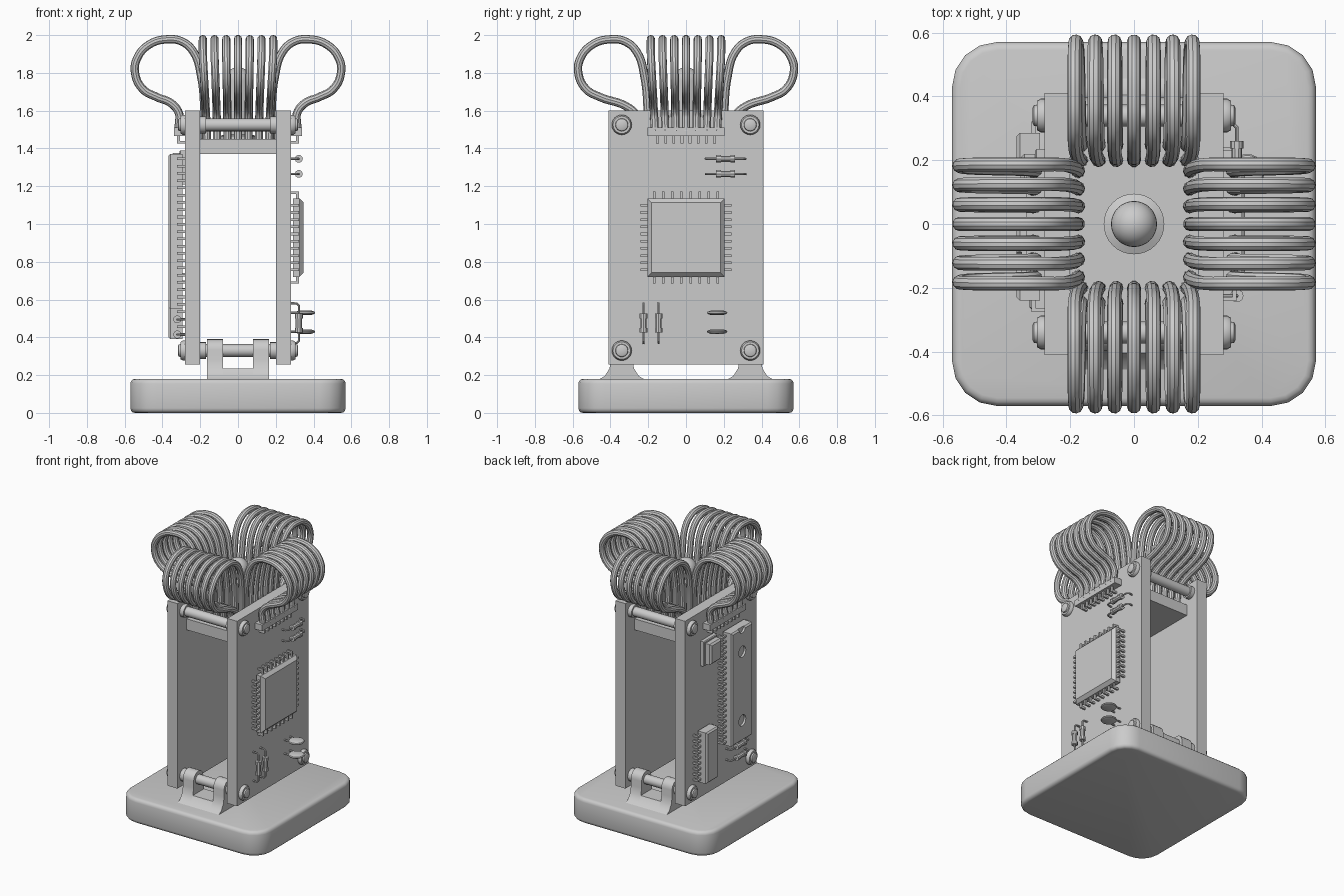
import bpy, bmesh
from math import pi, cos, sin
from mathutils import Matrix, Vector

if "Cube" in bpy.data.objects:
    bpy.data.objects.remove(bpy.data.objects["Cube"])

FACE = 0.28  # outer face of each circuit board


def finish(bm, name):
    bmesh.ops.recalc_face_normals(bm, faces=bm.faces)
    me = bpy.data.meshes.new(name)
    bm.to_mesh(me)
    bm.free()
    ob = bpy.data.objects.new(name, me)
    bpy.context.collection.objects.link(ob)
    return ob


def add_box(bm, a, b):
    size = [abs(p - q) for p, q in zip(a, b)]
    mid = [(p + q) / 2 for p, q in zip(a, b)]
    m = Matrix.Translation(mid) @ Matrix.Diagonal((*size, 1))
    return bmesh.ops.create_cube(bm, size=1, matrix=m)['verts']


def box(name, a, b):
    bm = bmesh.new()
    add_box(bm, a, b)
    return finish(bm, name)


def tube(name, pts, r, smooth=False, sides=3):
    cu = bpy.data.curves.new(name, 'CURVE')
    cu.dimensions = '3D'
    cu.bevel_depth, cu.bevel_resolution = r, sides
    cu.use_fill_caps = True
    cu.resolution_u = 6
    if smooth:
        sp = cu.splines.new('BEZIER')
        sp.bezier_points.add(len(pts) - 1)
        for bp, p in zip(sp.bezier_points, pts):
            bp.co = p
            bp.handle_left_type = bp.handle_right_type = 'AUTO'
    else:
        sp = cu.splines.new('POLY')
        sp.points.add(len(pts) - 1)
        for sp_pt, p in zip(sp.points, pts):
            sp_pt.co = (*p, 1)
    tmp = bpy.data.objects.new(name + "_curve", cu)
    bpy.context.collection.objects.link(tmp)
    dg = bpy.context.evaluated_depsgraph_get()
    me = bpy.data.meshes.new_from_object(tmp.evaluated_get(dg))
    bpy.data.objects.remove(tmp)
    ob = bpy.data.objects.new(name, me)
    bpy.context.collection.objects.link(ob)
    return ob


def lathe(name, profile, m, steps=24):
    # profile of (radius, height) spun about local z, then placed by m
    bm = bmesh.new()
    vs = [bm.verts.new((r, 0, h)) for r, h in profile]
    es = [bm.edges.new(p) for p in zip(vs, vs[1:])]
    bmesh.ops.spin(bm, geom=vs + es, axis=(0, 0, 1), cent=(0, 0, 0),
                   angle=2 * pi, steps=steps)
    bmesh.ops.remove_doubles(bm, verts=bm.verts, dist=1e-4)
    bm.transform(m)
    return finish(bm, name)


def prism(name, pts, x0, x1):
    # yz profile extruded along x
    bm = bmesh.new()
    f = bm.faces.new([bm.verts.new((x0, y, z)) for y, z in pts])
    ex = bmesh.ops.extrude_face_region(bm, geom=[f])['geom']
    bmesh.ops.translate(bm, vec=(x1 - x0, 0, 0),
                        verts=[g for g in ex if isinstance(g, bmesh.types.BMVert)])
    return finish(bm, name)


def on(s, d, y, z):  # point at depth d off the outer face of board s
    return (s * (FACE + d), y, z)


# base slab with rounded corners and softened rims
bm = bmesh.new()
add_box(bm, (-.57, -.57, 0), (.57, .57, .18))
up = [e for e in bm.edges if abs(e.verts[0].co.z - e.verts[1].co.z) > .1]
bmesh.ops.bevel(bm, geom=up, offset=.14, segments=4, profile=.5, affect='EDGES')
rim = [e for e in bm.edges if abs(e.verts[0].co.z - e.verts[1].co.z) < .01]
bmesh.ops.bevel(bm, geom=rim, offset=.025, segments=3, profile=.5, affect='EDGES')
finish(bm, "base")

# boards, cross plate and centre post
for s in (-1, 1):
    box("board", (s * .2, -.41, .255), (s * FACE, .41, 1.6))
box("top_plate", (-.2, -.305, 1.37), (.2, .305, 1.45))
dome = [(.072 * cos(a * pi / 16), 1.758 + .072 * sin(a * pi / 16)) for a in range(9)]
lathe("centre_post", [(0, 1.44), (.095, 1.44), (.095, 1.465), (.072, 1.475)] + dome,
      Matrix.Identity(4), 32)

# rods with collars and end caps
for y in (-.34, .34):
    for z in (.33, 1.525):
        tube("rod", [(-.3, y, z), (.3, y, z)], .034, sides=6)
        for s in (-1, 1):
            tube("collar", [(s * .17, y, z), (s * .2, y, z)], .045, sides=6)
            m = Matrix.Translation((s * FACE, y, z)) @ Matrix.Rotation(s * pi / 2, 4, 'Y')
            lathe("rod_cap", [(0, 0), (.053, 0), (.053, .012), (.046, .024), (.034, .024),
                              (.032, .034), (.024, .038), (0, .038)], m)

# flared feet brackets under the lower rods
for c in (-.34, .34):
    flare = [(.125, .175), (.09, .195), (.065, .235), (.056, .285)]
    arch = [(.056 * cos(a * pi / 10), .334 + .056 * sin(a * pi / 10)) for a in range(11)]
    left = [(-y, z) for y, z in reversed(flare)]
    for s in (-1, 1):
        prism("bracket_lug", [(c + y, z) for y, z in flare + arch + left], s * .08, s * .165)
    prism("bracket_web", [(c + y, z) for y, z in flare[:3] + left[1:]], -.08, .08)

# wire loops: inner drop, round top, return to connector (radius, height)
inner = [(.175, 1.42), (.178, 1.6), (.195, 1.78), (.235, 1.91), (.295, 1.965), (.37, 1.978),
         (.47, 1.95), (.535, 1.875), (.545, 1.8), (.505, 1.715), (.43, 1.672)]
ends_x = [(.355, 1.64), (.312, 1.585), (.312, 1.54), (.318, 1.49)]
ends_y = [(.32, 1.625), (.265, 1.58), (.25, 1.53), (.248, 1.43)]
for k in range(4):
    rot = Matrix.Rotation(k * pi / 2, 3, 'Z')
    side_loop = k % 2 == 0
    shift = 0 if side_loop else .025
    path = [(r + shift, z) for r, z in inner] + (ends_x if side_loop else ends_y)
    for i in range(-3, 4):
        pts = []
        for r, z in path:
            spread = .055 * (1 + .13 * max(0, min(1, (z - 1.5) / .4)))
            pts.append(rot @ Vector((r, i * spread, z)))
        tube("wire_loop", pts, .022, smooth=True)


def pins(name, s, places, r=.0075):
    # bent legs: (y, z, dy, dz) = body edge and outward direction
    bm = bmesh.new()
    for y, z, dy, dz in places:
        wy, wz = r * abs(dz) / .04, r * abs(dy) / .04
        add_box(bm, on(s, .028, y - dy * .4 - wy, z - dz * .4 - wz),
                on(s, .042, y + dy + wy, z + dz + wz))
        add_box(bm, on(s, 0, y + dy * .65 - wy, z + dz * .65 - wz),
                on(s, .042, y + dy + wy, z + dz + wz))
    return finish(bm, name)


def chip(name, s, y0, y1, z0, z1, d0, d1, chamfer):
    bm = bmesh.new()
    add_box(bm, on(s, d0, y0, z0), on(s, d1, y1, z1))
    top = [e for e in bm.edges if all(abs(abs(v.co.x) - FACE - d1) < 1e-4 for v in e.verts)]
    bmesh.ops.bevel(bm, geom=top, offset=chamfer, segments=1, affect='EDGES')
    return finish(bm, name)


def resistor(s, y, z, along_y):
    def p(t, d):
        return on(s, d, y + t, z) if along_y else on(s, d, y, z + t)
    tube("resistor_lead", [p(-.105, 0), p(-.105, .03), p(-.093, .042), p(.093, .042),
                           p(.105, .03), p(.105, 0)], .006, sides=2)
    tube("resistor_body", [p(-.045, .042), p(.045, .042)], .017)
    for e in (-1, 1):
        tube("resistor_end", [p(e * .026, .042), p(e * .05, .042)], .021)


# connectors where the side loops land
for s in (-1, 1):
    box("connector_bar", on(s, 0, -.205, 1.465), on(s, .058, .205, 1.51))
    pins("connector_pins", s, [((i - 3.5) * .043, 1.465, 0, -.04) for i in range(8)])

# right board: square processor, resistors, disc capacitors
chip("processor", 1, -.205, .205, .72, 1.135, .012, .068, .022)
legs = []
for s in (-1, 1):
    legs += [(s * .205, .757 + i * .038, s * .036, 0) for i in range(10)]
    legs += [((i - 3.5) * .048, .9275 + s * .2075, 0, s * .036) for i in range(8)]
pins("processor_pins", 1, legs)
for z in (1.345, 1.265):
    resistor(1, .21, z, True)
for y in (-.225, -.145):
    resistor(1, y, .475, False)
for z in (.53, .43):
    lathe("disc_capacitor", [(0, -.012), (.035, -.011), (.05, -.006), (.054, 0), (.05, .006),
                             (.035, .011), (0, .012)], Matrix.Translation(on(1, .075, .165, z)))
    for dy in (-.03, .03):
        tube("capacitor_lead", [on(1, 0, .165 + dy, z), on(1, .05, .165 + dy, z)], .006, sides=2)

# left board: two dual-row chips, small crystal, resistors
long_chip = chip("long_chip", -1, -.24, -.005, .55, 1.37, .015, .088, .01)
cut = bmesh.new()
for z, r in ((1.37, .035), (1.2, .04), (.7, .04)):
    m = Matrix.Translation(on(-1, .088, -.122, z)) @ Matrix.Rotation(pi / 2, 4, 'Y')
    bmesh.ops.create_cone(cut, cap_ends=True, segments=20, radius1=r, radius2=r,
                          depth=.03, matrix=m)
cutter = finish(cut, "notch_cutter")
cutter.hide_render = True
mod = long_chip.modifiers.new("notches", 'BOOLEAN')
mod.operation, mod.object, mod.solver = 'DIFFERENCE', cutter, 'EXACT'
bpy.context.view_layer.objects.active = long_chip
bpy.ops.object.modifier_apply(modifier="notches")
bpy.data.objects.remove(cutter)
pins("long_chip_pins", -1, [(y, .575 + i * .0385, d, 0) for i in range(21)
                            for y, d in ((-.24, -.036), (-.005, .036))])
chip("short_chip", -1, .15, .285, .39, .76, .015, .088, .01)
pins("short_chip_pins", -1, [(y, .415 + i * .04, d, 0) for i in range(9)
                             for y, d in ((.15, -.036), (.285, .036))])
chip("crystal_base", -1, .08, .235, 1.21, 1.39, 0, .03, .005)
chip("crystal_can", -1, .095, .22, 1.225, 1.375, .02, .075, .012)
for z in (.495, .415):
    resistor(-1, -.165, z, True)

# smooth shading with sharp edges kept
for ob in bpy.context.scene.objects:
    ob.select_set(True)
    bpy.context.view_layer.objects.active = ob
bpy.ops.object.shade_smooth_by_angle(angle=.6)
